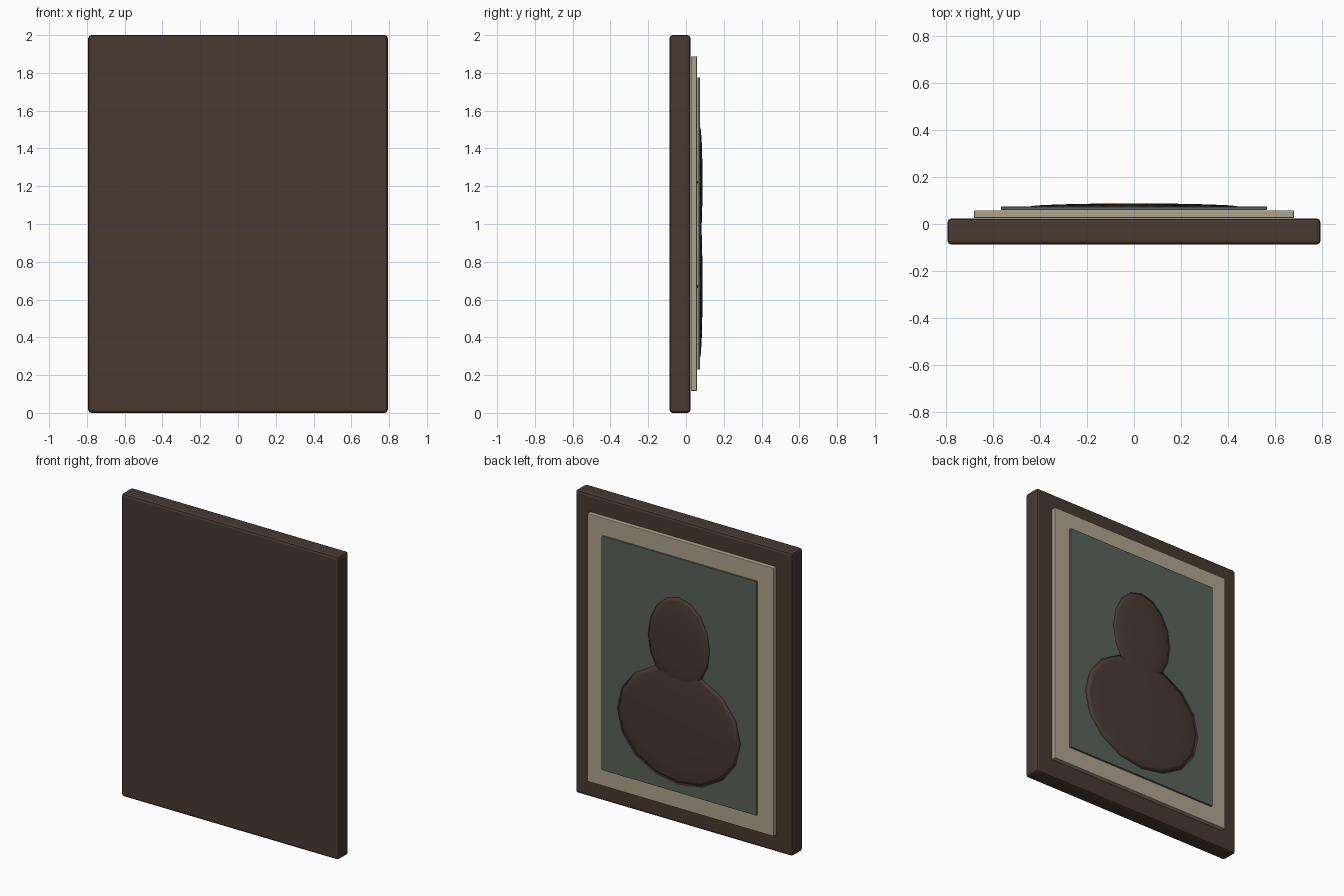
import bpy
import math

if "Cube" in bpy.data.objects:
    bpy.data.objects.remove(bpy.data.objects["Cube"])


def material(name, rgb):
    m = bpy.data.materials.new(name)
    m.diffuse_color = (*rgb, 1)
    m.use_nodes = True
    m.node_tree.nodes["Principled BSDF"].inputs["Base Color"].default_value = m.diffuse_color
    return m


DARK_WOOD = material("dark wood", (0.065, 0.042, 0.031))
CREAM = material("cream mat", (0.43, 0.37, 0.26))
GREEN = material("grey green", (0.10, 0.122, 0.10))
BROWN = material("silhouette brown", (0.066, 0.041, 0.033))


def panel(name, half_x, y0, y1, z0, z1, bevel, mat):
    """Upright board with softened edges."""
    bpy.ops.mesh.primitive_cube_add(size=1, location=(0, (y0 + y1) / 2, (z0 + z1) / 2))
    ob = bpy.context.object
    ob.name = name
    ob.scale = (2 * half_x, y1 - y0, z1 - z0)
    bpy.ops.object.transform_apply(location=False, rotation=False, scale=True)
    mod = ob.modifiers.new("soft edge", 'BEVEL')
    mod.width = bevel
    mod.segments = 2
    ob.data.materials.append(mat)


def disc(name, half_x, half_z, z, mat):
    """Shallow flattened sphere with its pole facing out of the picture."""
    bpy.ops.mesh.primitive_uv_sphere_add(segments=16, ring_count=8, radius=1,
                                         location=(0, 0.0735, z),
                                         rotation=(math.pi / 2, 0, 0))
    ob = bpy.context.object
    ob.name = name
    bpy.ops.object.transform_apply(location=False, rotation=True, scale=False)
    ob.scale = (half_x, 0.014, half_z)
    bpy.ops.object.transform_apply(location=False, rotation=False, scale=True)
    bpy.ops.object.shade_smooth()
    ob.data.materials.append(mat)


# Stacked boards: wooden back, mat border, painted field
panel("wooden_frame", 0.793, -0.0875, 0.0235, 0.0, 2.0, 0.016, DARK_WOOD)
panel("mat_border", 0.68, 0.026, 0.058, 0.117, 1.888, 0.004, CREAM)
panel("picture_field", 0.565, 0.06, 0.0735, 0.23, 1.775, 0.002, GREEN)

# Portrait silhouette
disc("portrait_shoulders", 0.45, 0.385, 0.67, BROWN)
disc("portrait_head", 0.225, 0.30, 1.22, BROWN)
